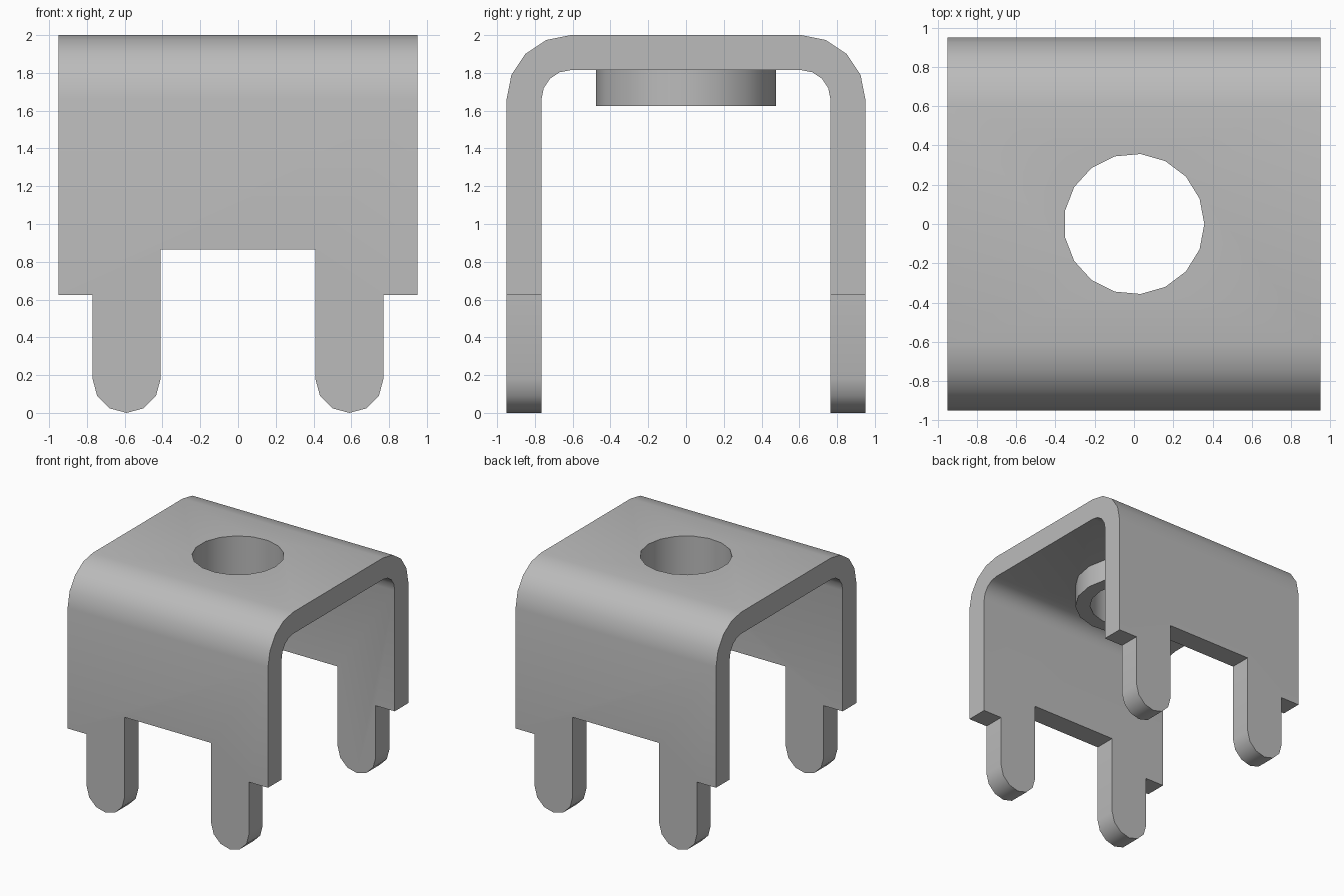
import bpy, bmesh, math
from mathutils import Vector

cube = bpy.data.objects.get("Cube")
if cube:
    bpy.data.objects.remove(cube, do_unlink=True)

steel = bpy.data.materials.new("plain grey steel")
steel.use_nodes = True
grey = (0.5, 0.5, 0.5, 1)
steel.diffuse_color = grey
steel.node_tree.nodes["Principled BSDF"].inputs["Base Color"].default_value = grey


def arc(cx, cy, r, start, end, steps):
    angles = [math.radians(start + (end - start) * i / steps) for i in range(steps + 1)]
    return [(cx + r * math.cos(a), cy + r * math.sin(a)) for a in angles]


def mirrored(half):
    """Close a half outline by reflecting its first coordinate."""
    return half + [(-u, v) for u, v in reversed(half)]


def prism(name, outline, place, sweep):
    """Extrude a flat outline, placed in space by a function, along a vector."""
    bm = bmesh.new()
    face = bm.faces.new([bm.verts.new(place(u, v)) for u, v in outline])
    grown = bmesh.ops.extrude_face_region(bm, geom=[face])["geom"]
    verts = [g for g in grown if isinstance(g, bmesh.types.BMVert)]
    bmesh.ops.translate(bm, vec=Vector(sweep), verts=verts)
    bmesh.ops.recalc_face_normals(bm, faces=bm.faces)
    mesh = bpy.data.meshes.new(name)
    bm.to_mesh(mesh)
    bm.free()
    mesh.materials.append(steel)
    obj = bpy.data.objects.new(name, mesh)
    bpy.context.collection.objects.link(obj)
    return obj


def combine(target, tool, operation):
    mod = target.modifiers.new(operation.lower(), 'BOOLEAN')
    mod.operation, mod.solver, mod.object = operation, 'EXACT', tool
    bpy.context.view_layer.objects.active = target
    bpy.ops.object.modifier_apply(modifier=mod.name)
    bpy.data.objects.remove(tool, do_unlink=True)


# Folded sheet: rounded arch in the side plane, swept across the width
BEND_Y, BEND_Z, OUTER, INNER = 0.61, 1.66, 0.34, 0.155
outside = [(BEND_Y + OUTER, -0.1)] + arc(BEND_Y, BEND_Z, OUTER, 0, 90, 4)
inside = [(BEND_Y + INNER, -0.1)] + arc(BEND_Y, BEND_Z, INNER, 0, 90, 4)
arch = mirrored(outside) + list(reversed(mirrored(inside)))
bracket = prism("bracket", arch, lambda y, z: (-1.1, y, z), (2.2, 0, 0))

# Front silhouette: shoulders, rounded legs and the notch between them
LEG_X, LEG_R = 0.59, 0.18
half = [(0.95, 2.2), (0.95, 0.625), (LEG_X + LEG_R, 0.625)]
half += arc(LEG_X, LEG_R, LEG_R, 0, -180, 6)
half += [(LEG_X - LEG_R, 0.865)]
silhouette = prism("silhouette_cutter", mirrored(half),
                   lambda x, z: (x, -1.2, z), (0, 2.4, 0))
combine(bracket, silhouette, 'INTERSECT')

# Collar under the top plate, then the round hole through both
SIDES = 17


def disc(name, radius, bottom, top):
    return prism(name, arc(0, 0, radius, 0, 360, SIDES)[:-1],
                 lambda x, y: (x, y, bottom), (0, 0, top - bottom))


combine(bracket, disc("collar", 0.478, 1.625, 1.9), 'UNION')
combine(bracket, disc("hole_cutter", 0.358, 1.4, 2.2), 'DIFFERENCE')

# Smooth bends and round walls, crisp sheet edges
bpy.ops.object.select_all(action='DESELECT')
bracket.select_set(True)
bpy.context.view_layer.objects.active = bracket
bpy.ops.object.shade_smooth_by_angle(angle=math.radians(35))
